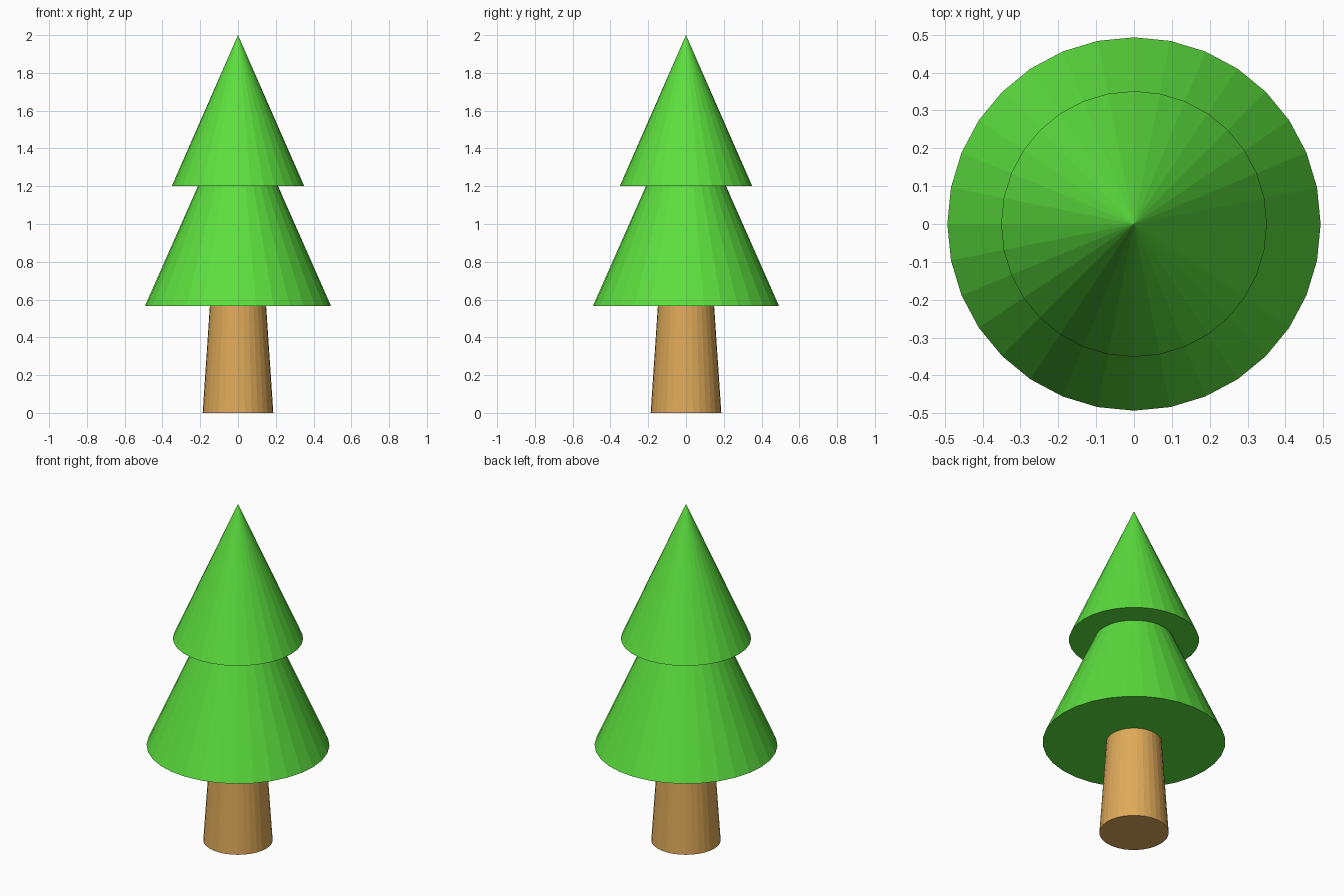
import bpy

if "Cube" in bpy.data.objects:
    bpy.data.objects.remove(bpy.data.objects["Cube"])

SIDES = 32


def material(name, rgb):
    mat = bpy.data.materials.new(name)
    mat.diffuse_color = (*rgb, 1.0)
    mat.use_nodes = True
    mat.node_tree.nodes["Principled BSDF"].inputs["Base Color"].default_value = mat.diffuse_color
    return mat


def cone(name, z0, z1, r0, r1, mat):
    bpy.ops.mesh.primitive_cone_add(
        vertices=SIDES, radius1=r0, radius2=r1, depth=z1 - z0,
        location=(0, 0, (z0 + z1) / 2))
    obj = bpy.context.object
    obj.name = name
    obj.data.materials.append(mat)
    return obj


bark = material("bark", (0.73, 0.40, 0.10))
needles = material("needles", (0.107, 0.737, 0.048))

# Tapered trunk, ending just inside the foliage
cone("trunk", 0.0, 0.58, 0.187, 0.148, bark)

# Two stacked foliage cones, the lower tip hidden inside the upper one
cone("lower_foliage", 0.565, 1.68, 0.493, 0.0, needles)
cone("upper_foliage", 1.2, 2.0, 0.351, 0.0, needles)
